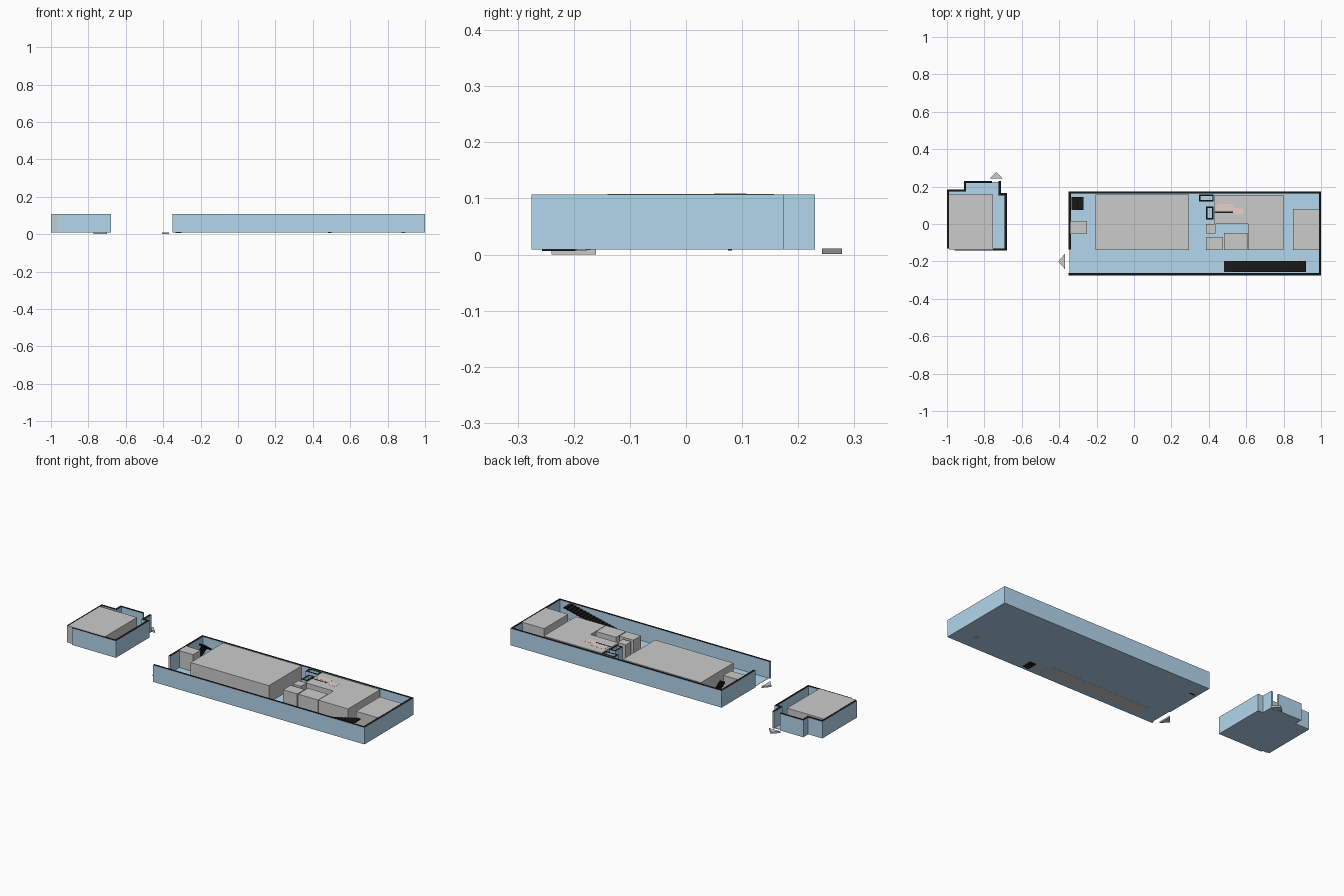
import bpy, bmesh
from mathutils import Vector

if "Cube" in bpy.data.objects:
    bpy.data.objects.remove(bpy.data.objects["Cube"])


def material(name, rgb):
    m = bpy.data.materials.new(name)
    m.diffuse_color = (*rgb, 1)
    m.use_nodes = True
    m.node_tree.nodes["Principled BSDF"].inputs["Base Color"].default_value = m.diffuse_color
    return m


BLUE = material("wall_blue", (0.45, 0.68, 0.85))
BLACK = material("edge_black", (0.01, 0.01, 0.01))
PINK = material("patch_pink", (0.85, 0.62, 0.57))
Z0, FLOOR, TOP, T = 0.009, 0.0105, 0.107, 0.012


def finish(name, bm, *mats):
    bmesh.ops.recalc_face_normals(bm, faces=bm.faces)
    me = bpy.data.meshes.new(name)
    bm.to_mesh(me)
    bm.free()
    for m in mats:
        me.materials.append(m)
    ob = bpy.data.objects.new(name, me)
    bpy.context.collection.objects.link(ob)
    return ob


def add_prism(bm, pts, z0, z1, cap=0):
    base = bm.faces.new([bm.verts.new((x, y, z0)) for x, y in pts])
    ext = bmesh.ops.extrude_face_region(bm, geom=[base], use_keep_orig=True)["geom"]
    for g in ext:
        if isinstance(g, bmesh.types.BMVert):
            g.co.z = z1
        elif isinstance(g, bmesh.types.BMFace):
            g.material_index = cap


def rect(x0, x1, y0, y1):
    return [(x0, y0), (x1, y0), (x1, y1), (x0, y1)]


def prism(name, pts, z0, z1, *mats, cap=0):
    bm = bmesh.new()
    add_prism(bm, pts, z0, z1, cap)
    return finish(name, bm, *mats)


def offset(path, d, closed=False):
    """Mitred inward offset of a right-angled path."""
    n, out = len(path), []
    norms = []
    for i in range(n):
        v = (Vector(path[(i + 1) % n]) - Vector(path[i])).normalized()
        norms.append(Vector((-v.y, v.x)))
    for i, p in enumerate(path):
        if not closed and i == 0:
            o = norms[0]
        elif not closed and i == n - 1:
            o = norms[n - 2]
        else:
            o = norms[i - 1] + norms[i]
            if norms[i - 1].dot(norms[i]) > 0.5:
                o = norms[i]
        out.append(tuple(Vector(p) + o * d))
    return out


def wall(name, path):
    prism(name, path + offset(path, T)[::-1], Z0, TOP, BLUE, BLACK, cap=1)


# Outer walls, each broken by a doorway, and their floors
small_room = [(-.76, .23), (-.91, .23), (-.91, .185), (-1, .185), (-1, -.13), (-.96, -.13),
              (-.96, -.143), (-.68, -.143), (-.68, .165), (-.712, .165), (-.712, .23)]
large_room = [(-.35, -.275), (1, -.275), (1, .175), (-.35, .175), (-.35, -.135)]
wall("small_room_wall", small_room)
wall("large_room_wall", large_room)
prism("small_room_floor", offset(small_room, T / 2, True), Z0, FLOOR, BLUE)
prism("large_room_floor", rect(-.344, .994, -.27, .17), Z0, FLOOR, BLUE)

# Solid room blocks: x0, x1, y0, y1
blocks = {
    "small_room_block": (-.99, -.755, -.135, .157),
    "hall_block": (-.205, .295, -.14, .157),
    "entry_block": (-.34, -.25, -.053, .015),
    "end_block": (.85, .99, -.138, .08),
    "small_block_a": (.385, .437, -.05, 0),
    "small_block_b": (.385, .475, -.138, -.07),
    "small_block_c": (.48, .607, -.138, -.048),
}
for name, r in blocks.items():
    prism(name, rect(*r), FLOOR, TOP + .001)
prism("corner_block", [(.61, -.138), (.80, -.138), (.80, .155), (.43, .155), (.43, 0), (.61, 0)],
      FLOOR, TOP + .001)

# Narrow hollow shafts
for name, (x0, x1, y0, y1) in {"shaft_a": (.348, .426, .12, .157),
                               "shaft_b": (.386, .424, .025, .093)}.items():
    bm = bmesh.new()
    w = .007
    for r in ((x0, x1, y0, y0 + w), (x0, x1, y1 - w, y1),
              (x0, x0 + w, y0 + w, y1 - w), (x1 - w, x1, y0 + w, y1 - w)):
        add_prism(bm, rect(*r), FLOOR, TOP, 1)
    finish(name, bm, BLUE, BLACK)

# Pink patches and a dark strip on the corner block
bm = bmesh.new()
for r in ((.445, .53, .075, .108), (.53, .585, .05, .085), (.43, .45, .09, .10)):
    add_prism(bm, rect(*r), TOP, TOP + .0016)
finish("pink_patches", bm, PINK)
prism("dark_strip", rect(.43, .53, .06, .067), TOP, TOP + .0015, BLACK)


def flight(bm, start, step, width, count, z, rise):
    """Stacked treads climbing along step."""
    for i in range(count):
        a = Vector(start) + Vector(step) * i
        b = a + Vector(step) + Vector(width)
        r = rect(min(a.x, b.x), max(a.x, b.x), min(a.y, b.y), max(a.y, b.y))
        zb = z + rise * i
        add_prism(bm, r, zb - (rise * .6 if i else 0), zb + rise)


# Long straight stair
bm = bmesh.new()
flight(bm, (.48, -.257), (.02, 0), (0, .06), 22, .006, .0046)
finish("long_stair", bm, BLACK)

# Compact stair that doubles back
bm = bmesh.new()
flight(bm, (-.335, .075), (0, .007), (.0325, 0), 10, .0075, .005)
flight(bm, (-.3025, .145), (0, -.007), (.0325, 0), 10, .0575, .005)
finish("return_stair", bm, BLACK)

# Underside strip and small post
prism("underside_strip", rect(-.24, .41, -.245, -.17), Z0 - .0005, Z0 + .0005)
prism("small_post", rect(.875, .893, -.195, -.177), .006, .012)

# Entrance arrows
prism("small_room_arrow", [(-.772, .242), (-.70, .242), (-.736, .278)], .001, .011)
prism("large_room_arrow", [(-.37, -.24), (-.37, -.16), (-.405, -.2)], 0, .009)
